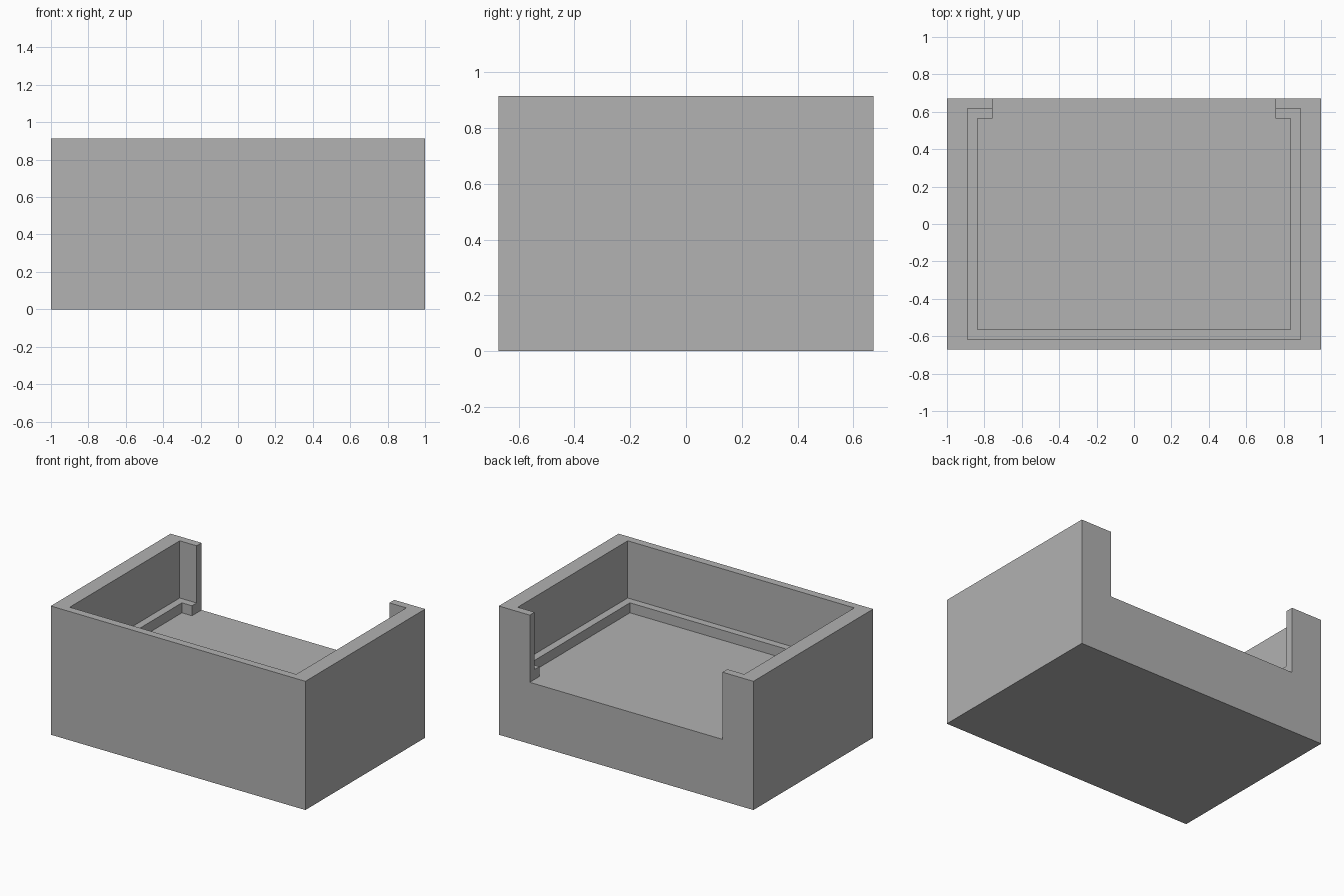
import bpy
import bmesh

if "Cube" in bpy.data.objects:
    bpy.data.objects.remove(bpy.data.objects["Cube"], do_unlink=True)

HALF_X, HALF_Y, HEIGHT = 1.0, 0.672, 0.914
FLOOR_Z, LEDGE_Z = 0.437, 0.508
WALL_X, WALL_Y = 0.89, 0.617      # inner faces of the walls
LEDGE_X, LEDGE_Y = 0.836, 0.565   # inner edges of the ledge
GAP_X = 0.757                     # half width of the rear opening
OVER = 0.2                        # how far cutters overshoot

grey = bpy.data.materials.new("plain grey")
grey.use_nodes = True
colour = (0.445, 0.445, 0.445, 1)
grey.diffuse_color = colour
grey.node_tree.nodes["Principled BSDF"].inputs["Base Color"].default_value = colour


def prism(name, outline, z0, z1):
    """Extrude a counter-clockwise outline from z0 to z1."""
    bm = bmesh.new()
    base = bm.faces.new([bm.verts.new((x, y, z0)) for x, y in outline])
    result = bmesh.ops.extrude_face_region(bm, geom=[base], use_keep_orig=True)
    top = [v for v in result["geom"] if isinstance(v, bmesh.types.BMVert)]
    bmesh.ops.translate(bm, verts=top, vec=(0, 0, z1 - z0))
    bmesh.ops.recalc_face_normals(bm, faces=bm.faces)
    mesh = bpy.data.meshes.new(name)
    bm.to_mesh(mesh)
    bm.free()
    mesh.materials.append(grey)
    obj = bpy.data.objects.new(name, mesh)
    bpy.context.collection.objects.link(obj)
    return obj


def rectangle(x, y):
    return [(-x, -y), (x, -y), (x, y), (-x, y)]


def carve(body, cutter):
    """Subtract the cutter, then remove it."""
    cutter.hide_render = True
    mod = body.modifiers.new("carve", "BOOLEAN")
    mod.operation, mod.solver, mod.object = "DIFFERENCE", "EXACT", cutter
    bpy.context.view_layer.objects.active = body
    bpy.ops.object.modifier_apply(modifier=mod.name)
    bpy.data.objects.remove(cutter, do_unlink=True)


# Solid block
tray = prism("open_backed_tray", rectangle(HALF_X, HALF_Y), 0, HEIGHT)

# Floor recess running out through the rear opening
back = HALF_Y + OVER
recess = [(-LEDGE_X, -LEDGE_Y), (LEDGE_X, -LEDGE_Y), (LEDGE_X, LEDGE_Y),
          (GAP_X, LEDGE_Y), (GAP_X, back), (-GAP_X, back),
          (-GAP_X, LEDGE_Y), (-LEDGE_X, LEDGE_Y)]
carve(tray, prism("recess_cutter", recess, FLOOR_Z, HEIGHT + OVER))

# Wider upper cavity, leaving a ledge around the floor
carve(tray, prism("cavity_cutter", rectangle(WALL_X, WALL_Y), LEDGE_Z, HEIGHT + OVER * 2))
